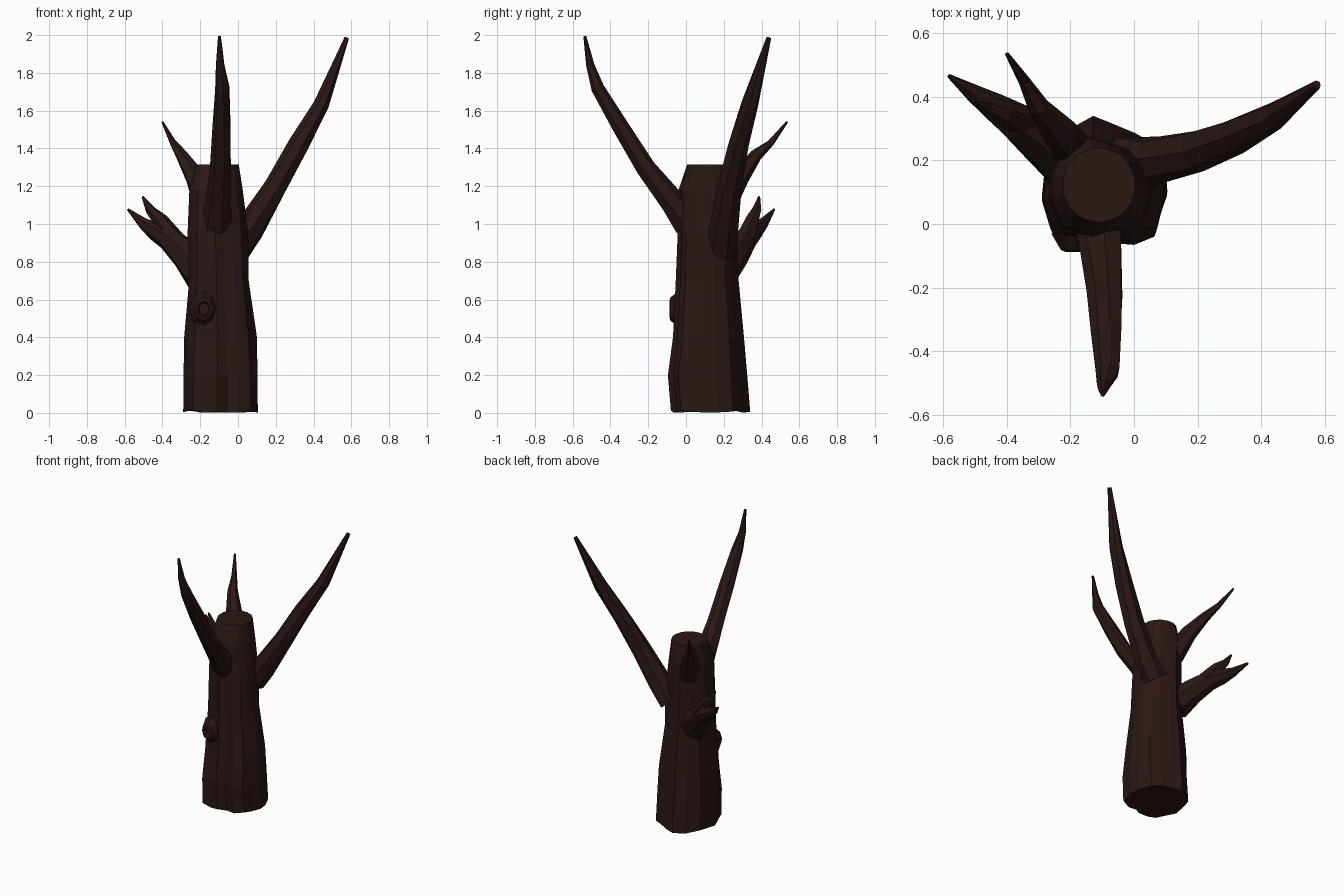
import bpy, bmesh, math, random
from mathutils import Vector

random.seed(4)
bark = bpy.data.materials.new("dark_bark")
bark.diffuse_color = (0.024, 0.009, 0.007, 1)


def loft(name, rings, cap_start=True, cap_end=True):
    """Skin a list of equal-length vertex rings with flat faces."""
    bm = bmesh.new()
    loops = [[bm.verts.new(p) for p in ring] for ring in rings]
    n = len(loops[0])
    for a, b in zip(loops, loops[1:]):
        for i in range(n):
            j = (i + 1) % n
            bm.faces.new((a[i], a[j], b[j], b[i]))
    if cap_start:
        bm.faces.new(loops[0][::-1])
    if cap_end:
        bm.faces.new(loops[-1])
    bmesh.ops.recalc_face_normals(bm, faces=bm.faces)
    mesh = bpy.data.meshes.new(name)
    bm.to_mesh(mesh)
    bm.free()
    mesh.materials.append(bark)
    ob = bpy.data.objects.new(name, mesh)
    bpy.context.collection.objects.link(ob)
    return ob


def branch(name, path, sides=7, rough=0.07):
    """Tapered faceted limb along (x, y, z, radius) points."""
    pts = [Vector(p[:3]) for p in path]
    rings = []
    wobble = [1 + random.uniform(-rough, rough) for _ in range(sides)]
    for k, p in enumerate(pts):
        t = (pts[min(k + 1, len(pts) - 1)] - pts[max(k - 1, 0)]).normalized()
        u = t.cross(Vector((0, 0, 1))).normalized()
        v = u.cross(t)
        ring = []
        for i in range(sides):
            a = math.tau * i / sides
            r = path[k][3] * wobble[i] * (1 + random.uniform(-rough, rough))
            ring.append(p + (u * math.cos(a) + v * math.sin(a)) * r)
        rings.append(ring)
    return loft(name, rings)


# Trunk: irregular root outline, rounding into the sawn-off top
outline = [(0.10, 0.10), (0.095, 0.17), (0.06, 0.25), (0.0, 0.285), (-0.07, 0.315),
           (-0.13, 0.34), (-0.20, 0.30), (-0.265, 0.235), (-0.28, 0.18), (-0.29, 0.08),
           (-0.262, 0.0), (-0.24, -0.065), (-0.17, -0.07), (-0.11, -0.085),
           (-0.06, -0.05), (0.0, -0.055), (0.065, -0.03), (0.08, 0.03)]
base_c = Vector((-0.095, 0.1275))
base_h = Vector((0.195, 0.2125))
unit = [Vector(((x - base_c.x) / base_h.x, (y - base_c.y) / base_h.y)) for x, y in outline]
# z, x min, x max, y min, y max, roundness, bark jitter
levels = [(0.012, -0.29, 0.105, -0.08, 0.34, 0.0, 0.0),
          (0.20, -0.29, 0.10, -0.095, 0.325, 0.05, 0.02),
          (0.40, -0.285, 0.095, -0.072, 0.31, 0.15, 0.03),
          (0.70, -0.262, 0.06, -0.05, 0.275, 0.3, 0.03),
          (0.95, -0.27, 0.055, -0.045, 0.27, 0.4, 0.03),
          (1.18, -0.26, 0.025, -0.04, 0.268, 0.6, 0.02),
          (1.315, -0.225, 0.005, 0.005, 0.24, 1.0, 0.0)]
rings = []
for z, x0, x1, y0, y1, rnd, jit in levels:
    ring = []
    for u in unit:
        q = u.lerp(u.normalized(), rnd) * (1 + random.uniform(-jit, jit))
        zz = z + (random.uniform(-0.012, 0.006) if z < 0.1 else 0)
        ring.append(((x0 + x1) / 2 + q.x * (x1 - x0) / 2,
                     (y0 + y1) / 2 + q.y * (y1 - y0) / 2, zz))
    rings.append(ring)
loft("trunk", rings)

# Three upper limbs
branch("right_branch", [(-0.02, 0.19, 0.87, 0.085), (0.06, 0.195, 0.975, 0.075),
                        (0.20, 0.225, 1.20, 0.066), (0.32, 0.275, 1.42, 0.056),
                        (0.44, 0.335, 1.635, 0.044), (0.575, 0.437, 1.985, 0.013)])
branch("front_branch", [(-0.11, 0.02, 1.01, 0.085), (-0.105, -0.07, 1.12, 0.07),
                        (-0.09, -0.21, 1.30, 0.055), (-0.085, -0.34, 1.51, 0.048),
                        (-0.083, -0.465, 1.72, 0.038), (-0.095, -0.505, 1.84, 0.023),
                        (-0.098, -0.535, 1.995, 0.008)])
branch("back_branch", [(-0.17, 0.20, 1.10, 0.065), (-0.23, 0.285, 1.25, 0.052),
                       (-0.30, 0.37, 1.365, 0.033), (-0.345, 0.45, 1.43, 0.018),
                       (-0.40, 0.535, 1.54, 0.006)], sides=6)

# Low forked limb on the back left
branch("forked_branch", [(-0.19, 0.19, 0.74, 0.095), (-0.28, 0.26, 0.84, 0.078),
                         (-0.37, 0.325, 0.925, 0.062), (-0.44, 0.37, 0.965, 0.046),
                         (-0.50, 0.41, 1.005, 0.03), (-0.582, 0.466, 1.077, 0.006)])
branch("fork_twig", [(-0.34, 0.31, 0.92, 0.055), (-0.41, 0.35, 1.02, 0.04),
                     (-0.465, 0.372, 1.075, 0.028), (-0.505, 0.387, 1.145, 0.006)], sides=6)

# Hollow knot on the front of the trunk
profile = [(0.10, -0.03), (0.062, -0.082), (0.042, -0.088), (0.033, -0.06)]
loft("knot", [[(-0.18 + r * 0.8 * math.cos(math.tau * i / 8), y,
                0.55 + r * math.sin(math.tau * i / 8)) for i in range(8)]
              for r, y in profile], cap_start=False)
